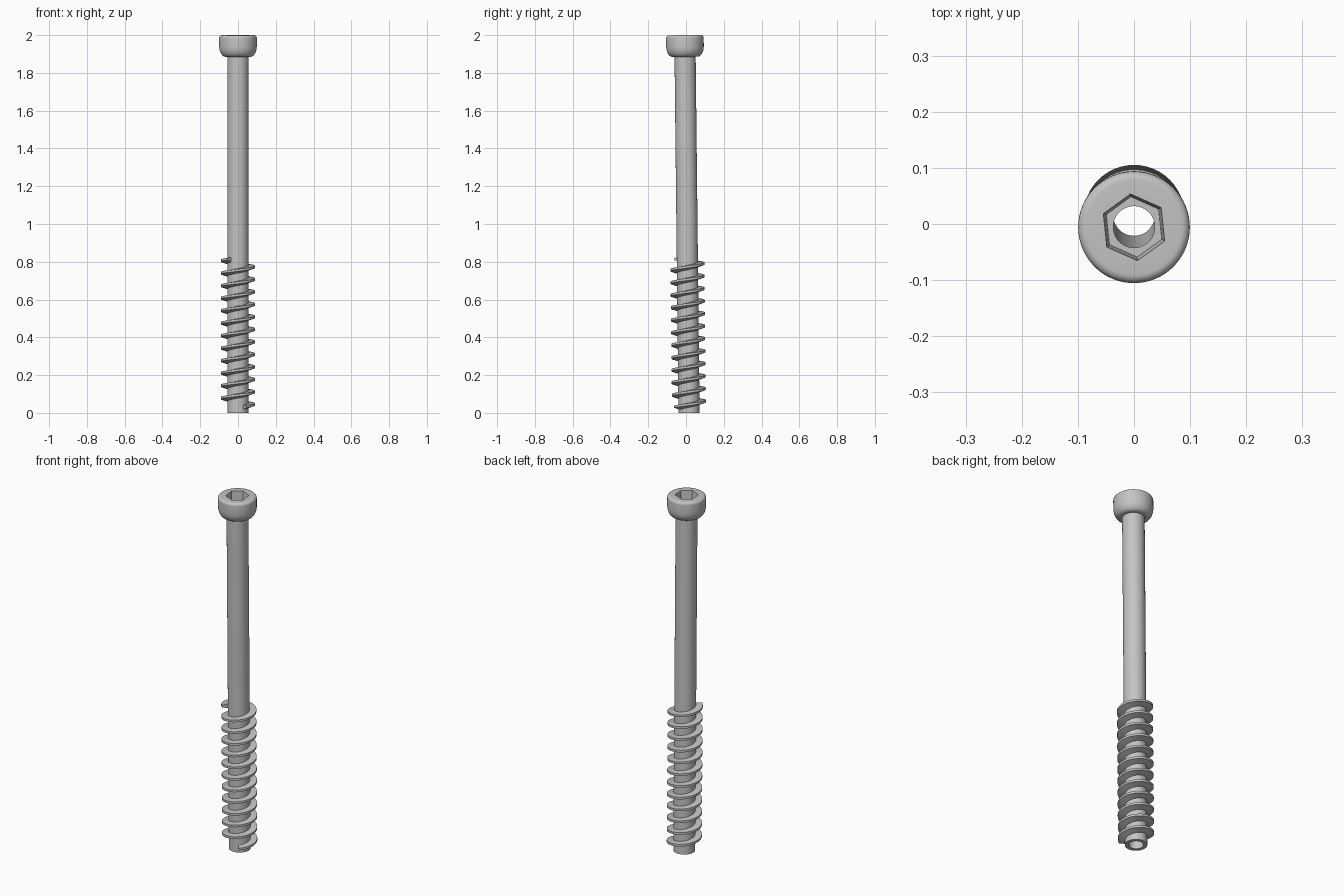
import bpy, bmesh, math
from mathutils import Matrix

cube = bpy.data.objects.get("Cube")
if cube:
    bpy.data.objects.remove(cube, do_unlink=True)

SHAFT_R, BORE_R, THREAD_R = 0.056, 0.037, 0.09
HEAD_Z, TOP_Z, PITCH = 1.885, 2.0, 0.0662
# The whole screw leans very slightly
LEAN = Matrix.Translation((0, 0.016, 0)) @ Matrix.Rotation(0.011, 4, "X")

steel = bpy.data.materials.new("steel grey")
steel.use_nodes = True
steel.diffuse_color = (0.55, 0.55, 0.55, 1)
steel.node_tree.nodes["Principled BSDF"].inputs["Base Color"].default_value = (0.55, 0.55, 0.55, 1)


def make_object(name, bm):
    bmesh.ops.recalc_face_normals(bm, faces=bm.faces)
    mesh = bpy.data.meshes.new(name)
    bm.to_mesh(mesh)
    bm.free()
    mesh.materials.append(steel)
    obj = bpy.data.objects.new(name, mesh)
    bpy.context.collection.objects.link(obj)
    return obj


def skin(rings, closed):
    """Join equal closed rings of points into a surface, end to end or capped."""
    bm = bmesh.new()
    loops = [[bm.verts.new(p) for p in ring] for ring in rings]
    n = len(loops[0])
    pairs = list(zip(loops, loops[1:]))
    if closed:
        pairs.append((loops[-1], loops[0]))
    else:
        bm.faces.new(loops[0])
        bm.faces.new(loops[-1])
    for a, b in pairs:
        for i in range(n):
            j = (i + 1) % n
            bm.faces.new((a[i], a[j], b[j], b[i]))
    return bm


def section(profile, angle, lift=0):
    return [(r * math.cos(angle), r * math.sin(angle), z + lift) for r, z in profile]


def lathe(name, profile, steps=64):
    rings = [section(profile, math.tau * k / steps) for k in range(steps)]
    return make_object(name, skin(rings, True))


def arc(cx, cz, rx, rz, start, end, steps):
    angles = [math.radians(start + (end - start) * k / steps) for k in range(steps + 1)]
    return [(cx + rx * math.cos(a), cz + rz * math.sin(a)) for a in angles]


# Hollow shaft
shaft = lathe("shaft", [(BORE_R, 0), (SHAFT_R, 0), (SHAFT_R, HEAD_Z + 0.01), (BORE_R, HEAD_Z + 0.01)])

# Bowl-shaped head with a rounded rim
head_profile = [(BORE_R, HEAD_Z)]
head_profile += arc(0.066, HEAD_Z + 0.055, 0.0335, 0.055, -90, 0, 8)
head_profile += arc(0.0845, TOP_Z - 0.015, 0.015, 0.015, 0, 90, 6)
head_profile += [(BORE_R, TOP_Z)]
head = lathe("head", head_profile)

# Hexagonal drive socket cut into the head
bm = bmesh.new()
bmesh.ops.create_cone(bm, cap_ends=True, segments=6, radius1=0.054, radius2=0.061, depth=0.09,
                      matrix=Matrix.Translation((0, 0, TOP_Z - 0.03)) @ Matrix.Rotation(math.radians(6), 4, "Z"))
cutter = make_object("socket_cutter", bm)
cutter.hide_render = True
cut = head.modifiers.new("socket", "BOOLEAN")
cut.operation = "DIFFERENCE"
cut.solver = "EXACT"
cut.object = cutter
bpy.context.view_layer.update()
cut_mesh = bpy.data.meshes.new_from_object(head.evaluated_get(bpy.context.evaluated_depsgraph_get()))
head.modifiers.clear()
head.data = cut_mesh
bpy.data.objects.remove(cutter, do_unlink=True)

# Right-handed helical thread with a sloping underside
thread_profile = [(SHAFT_R - 0.006, -0.018), (THREAD_R, -0.006), (THREAD_R, 0.006), (SHAFT_R - 0.006, 0.009)]
first, last, per_turn = -60, 11 * 360 + 230, 48
count = round((last - first) / 360 * per_turn)
rings = []
for k in range(count + 1):
    deg = first + (last - first) * k / count
    rings.append(section(thread_profile, math.radians(deg), 0.045 + PITCH * deg / 360))
thread = make_object("thread", skin(rings, False))

# Lean every part and smooth the round surfaces
bpy.ops.object.select_all(action="DESELECT")
for part in (shaft, head, thread):
    part.data.transform(LEAN)
    part.select_set(True)
    bpy.context.view_layer.objects.active = part
bpy.ops.object.shade_smooth_by_angle(angle=math.radians(30))
